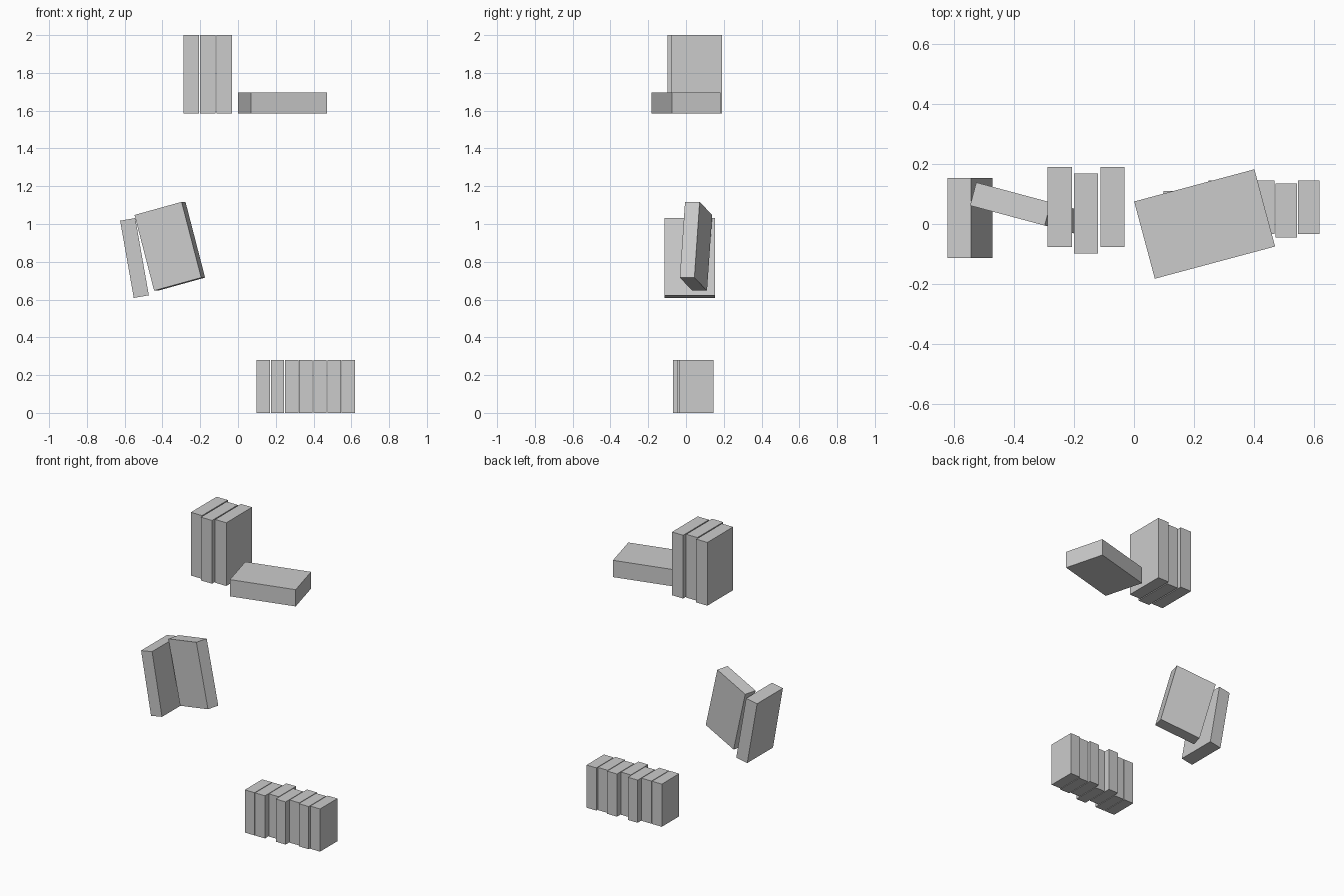
import bpy
from math import radians

if "Cube" in bpy.data.objects:
    bpy.data.objects.remove(bpy.data.objects["Cube"])


def book(name, size, center, rot=(0, 0, 0)):
    """Solid box-shaped book with given size, centre and rotation in degrees."""
    bpy.ops.mesh.primitive_cube_add(size=1)
    ob = bpy.context.object
    ob.name = name
    ob.scale = size
    ob.location = center
    ob.rotation_euler = [radians(a) for a in rot]
    return ob


# Lower row: seven small books, each pushed in or out a little
W, D, H = 0.071, 0.18, 0.28
for i, y in enumerate((0.02, 0.02, 0.056, 0.02, 0.056, 0.045, 0.056)):
    book(f"small_book_{i + 1}", (W, D, H), (0.134 + i * 0.075, y, H / 2))

# Middle shelf: a leaning book and one tipped against it
TALL = (0.081, 0.267, 0.415)
book("leaning_book", TALL, (-0.548, 0.02, 0.82), (0, -10, 0))
book("tipped_book", (0.267, 0.08, 0.415), (-0.361, 0.053, 0.882), (0, -15, -15))

# Upper shelf: three upright books and one thick book lying flat
for i, y in enumerate((0.057, 0.035, 0.057)):
    book(f"tall_book_{i + 1}", TALL, (-0.248 + i * 0.088, y, 1.7925))
book("flat_book", (0.416, 0.267, 0.11), (0.236, 0, 1.64), (0, 0, 15))
